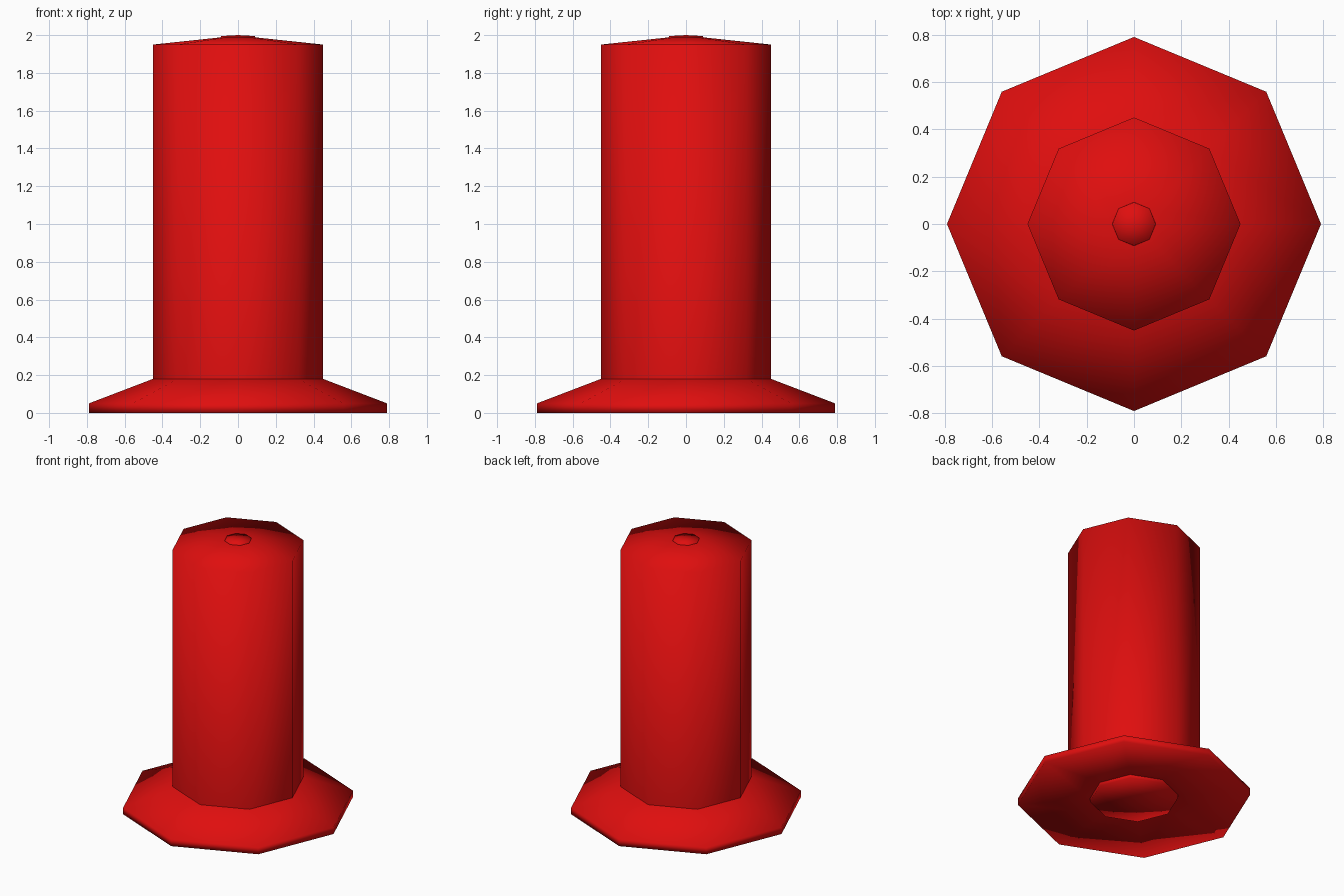
import bpy
import bmesh
from math import cos, sin, radians, tau

SIDES = 8

cube = bpy.data.objects.get("Cube")
if cube:
    bpy.data.objects.remove(cube, do_unlink=True)

# Single red finish
red = bpy.data.materials.new("bright_red")
red.use_nodes = True
colour = (0.74, 0.0045, 0.0045, 1.0)
red.diffuse_color = colour
red.node_tree.nodes["Principled BSDF"].inputs["Base Color"].default_value = colour


def lathe(name, profile):
    """Turn a (radius, height) profile into an eight-sided part; radius 0 is a pole."""
    bm = bmesh.new()
    rings = []
    for r, z in profile:
        if r == 0:
            rings.append([bm.verts.new((0, 0, z))] * SIDES)
        else:
            angles = [tau * i / SIDES for i in range(SIDES)]
            rings.append([bm.verts.new((r * cos(a), r * sin(a), z)) for a in angles])
    for low, high in zip(rings, rings[1:]):
        for i in range(SIDES):
            j = (i + 1) % SIDES
            corners = dict.fromkeys((low[i], low[j], high[j], high[i]))
            bm.faces.new(list(corners))
    # Smooth around the octagon, crisp at the rims
    for face in bm.faces:
        face.smooth = True
    for edge in bm.edges:
        edge.smooth = edge.calc_face_angle(0) < radians(50)
    mesh = bpy.data.meshes.new(name)
    bm.to_mesh(mesh)
    bm.free()
    mesh.materials.append(red)
    part = bpy.data.objects.new(name, mesh)
    bpy.context.collection.objects.link(part)
    return part


# Flared foot with a slightly hollow underside
lathe("flared_base", [(0.30, 0.025), (0.79, 0), (0.79, 0.05), (0.45, 0.18)])

# Low boss in the middle of the underside
lathe("underside_boss", [(0, 0), (0.30, 0), (0.30, 0.025)])

# Tall column with a shallow pitched top
lathe("column", [(0.45, 0.18), (0.45, 1.95), (0.092, 1.988)])

# Small button at the peak
lathe("top_button", [(0.092, 1.988), (0.09, 1.995), (0, 2.0)])
